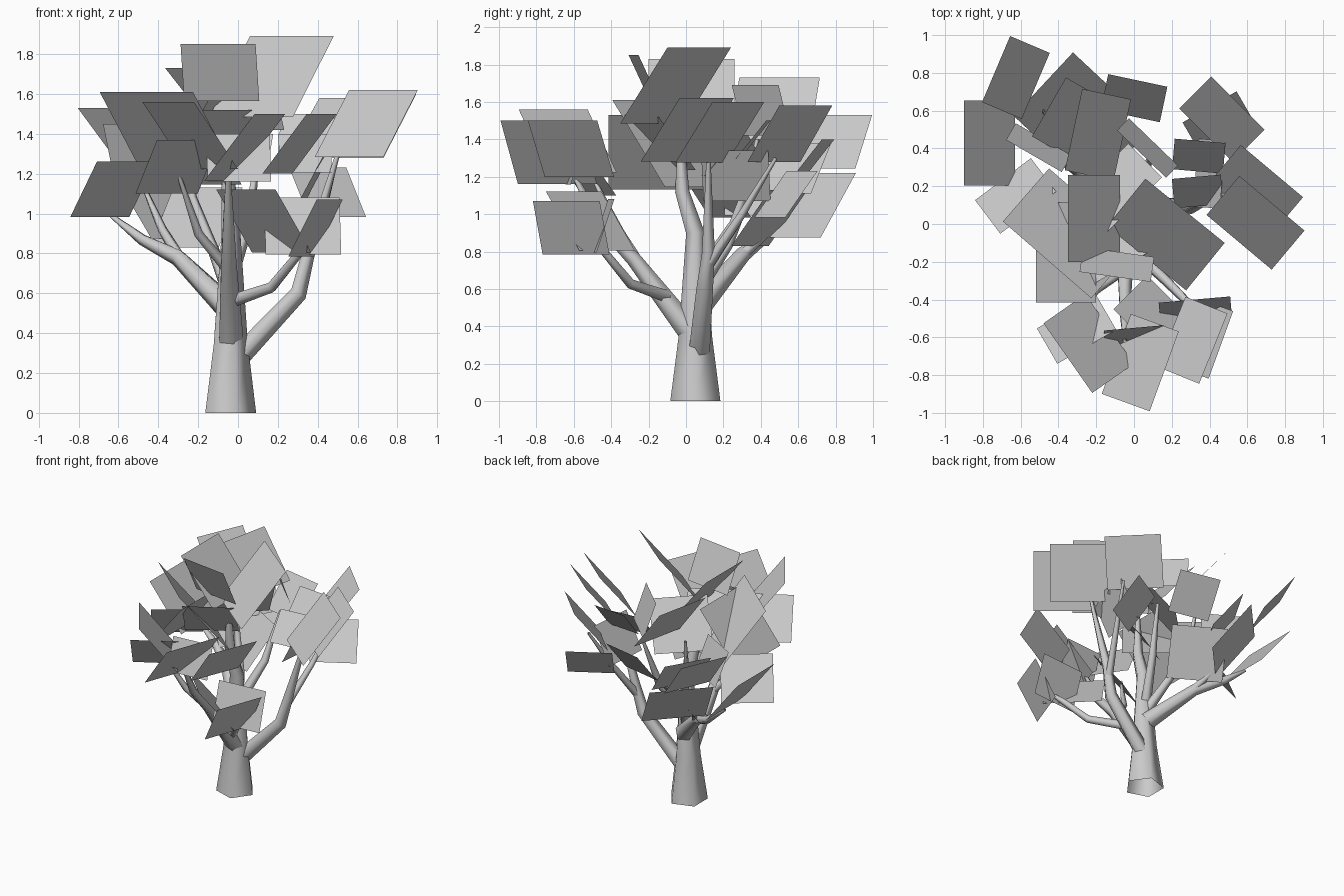
import bpy, bmesh, math
from mathutils import Vector

grey = bpy.data.materials.new("plain grey")
grey.diffuse_color = (0.6, 0.6, 0.6, 1)


def finish(bm, name):
    mesh = bpy.data.meshes.new(name)
    bm.to_mesh(mesh)
    bm.free()
    mesh.materials.append(grey)
    bpy.context.collection.objects.link(bpy.data.objects.new(name, mesh))


def limb(name, path, sides=5):
    """Tapered open tube through (x, y, z, radius) points."""
    bm = bmesh.new()
    pts = [Vector(p[:3]) for p in path]
    rings = []
    for i, p in enumerate(pts):
        d = (pts[min(i + 1, len(pts) - 1)] - pts[max(i - 1, 0)]).normalized()
        if p.z == 0:
            d = Vector((0, 0, 1))
        a = (Vector((1, 0, 0)) - d * d.x).normalized()
        b = d.cross(a)
        rings.append([bm.verts.new(p + path[i][3] * (a * math.cos(t) + b * math.sin(t)))
                      for t in (math.tau * k / sides for k in range(sides))])
    for lo, hi in zip(rings, rings[1:]):
        for k in range(sides):
            n = (k + 1) % sides
            bm.faces.new((lo[k], lo[n], hi[n], hi[k])).smooth = True
    finish(bm, name)


def foliage(name, cards):
    """Square leaf cards: top edge middle x, y, z, lean direction, width, lean amount."""
    bm = bmesh.new()
    for x, y, z, ang, w, *lean in cards:
        run = (lean[0] if lean else 0.6) * w
        t = math.radians(ang)
        out = Vector((math.cos(t), math.sin(t), 0))
        side = Vector((-out.y, out.x, 0)) * w / 2
        top = Vector((x, y, z))
        low = top - out * run - Vector((0, 0, 0.75 * w))
        bm.faces.new([bm.verts.new(v) for v in (top - side, top + side, low + side, low - side)])
    finish(bm, name)


# trunk and main limbs
limb("trunk", [(-.05, .05, 0, .141), (-.045, .05, .34, .095), (-.04, .05, .9, .052),
               (-.05, -.02, 1.12, .04), (-.06, -.03, 1.5, .012)])
limb("right_limb", [(-.03, .07, .25, .06), (.3, .1, .6, .047), (.35, .12, .8, .036), (.5, .12, 1.3, .012)])
limb("right_twig", [(.33, .11, .72, .03), (.42, .3, 1.0, .022), (.5, .48, 1.3, .01)])
limb("front_limb", [(-.04, .03, .36, .068), (-.05, -.28, .76, .042), (-.05, -.47, .96, .03), (-.05, -.62, 1.25, .01)])
limb("front_right_limb", [(-.04, -.1, .56, .035), (.17, -.3, .63, .028), (.3, -.43, .79, .022), (.34, -.52, .88, .01)])
limb("front_left_twig", [(-.05, -.24, .72, .03), (-.2, -.35, .9, .024), (-.3, -.5, 1.2, .01)])
limb("left_limb", [(-.04, .08, .52, .068), (-.3, .3, .78, .044), (-.48, .42, .87, .03), (-.65, .45, 1.0, .01)])
limb("left_twig", [(-.28, .28, .76, .03), (-.38, .45, .92, .024), (-.48, .6, 1.15, .01)])
limb("back_left_limb", [(-.05, .08, .62, .04), (-.13, .22, .83, .03), (-.23, .32, 1.08, .024), (-.26, .38, 1.4, .01)])
limb("back_limb", [(-.04, .08, .68, .04), (.05, .26, .95, .03), (.1, .38, 1.3, .012)])

# leaf cards, by side of the tree
foliage("crown_foliage", [
    (.27, .07, 1.89, 51, .54), (-.1, -.28, 1.85, 262, .38, .35), (-.35, .03, 1.83, 180, .46),
    (-.32, .5, 1.73, 168, .44), (.04, .37, 1.69, 226, .36, .25), (-.2, -.15, 1.53, 0, .53),
    (.0, .1, 1.57, -45, .42), (-.08, -.24, 1.52, -60, .38)])
foliage("front_foliage", [
    (.16, -.78, 1.5, -20, .45), (.42, -.66, 1.5, -22, .4), (.46, -.64, 1.07, -20, .38, .4),
    (.04, -.6, 1.12, 225, .42), (-.25, -.65, 1.37, -60, .36), (-.35, -.71, 1.56, 215, .45),
    (.32, -.4, 1.08, 95, .38, .25), (0, -.55, 1.4, 95, .32, .25)])
foliage("left_foliage", [
    (-.46, -.19, 1.61, 229, .62), (-.56, .06, 1.26, -53, .37), (-.9, .43, 1.33, 180, .45),
    (-.73, .82, 1.53, 157, .38), (-.53, .36, 1.45, 240, .34, .3)])
foliage("back_foliage", [
    (-.48, .74, 1.22, 137, .46), (-.15, .55, 1.13, 60, .4), (-.45, .62, 1.38, 150, .36),
    (.02, .76, 1.4, 78, .32), (.55, .64, 1.58, 45, .4), (.4, .62, 1.23, 120, .33),
    (.35, .44, 1.5, 85, .27)])
foliage("right_foliage", [
    (.73, .28, 1.6, 50, .43), (.73, .11, 1.62, 50, .45), (.47, .26, 1.34, -5, .36, .4),
    (.33, .25, 1.4, 95, .26)])
